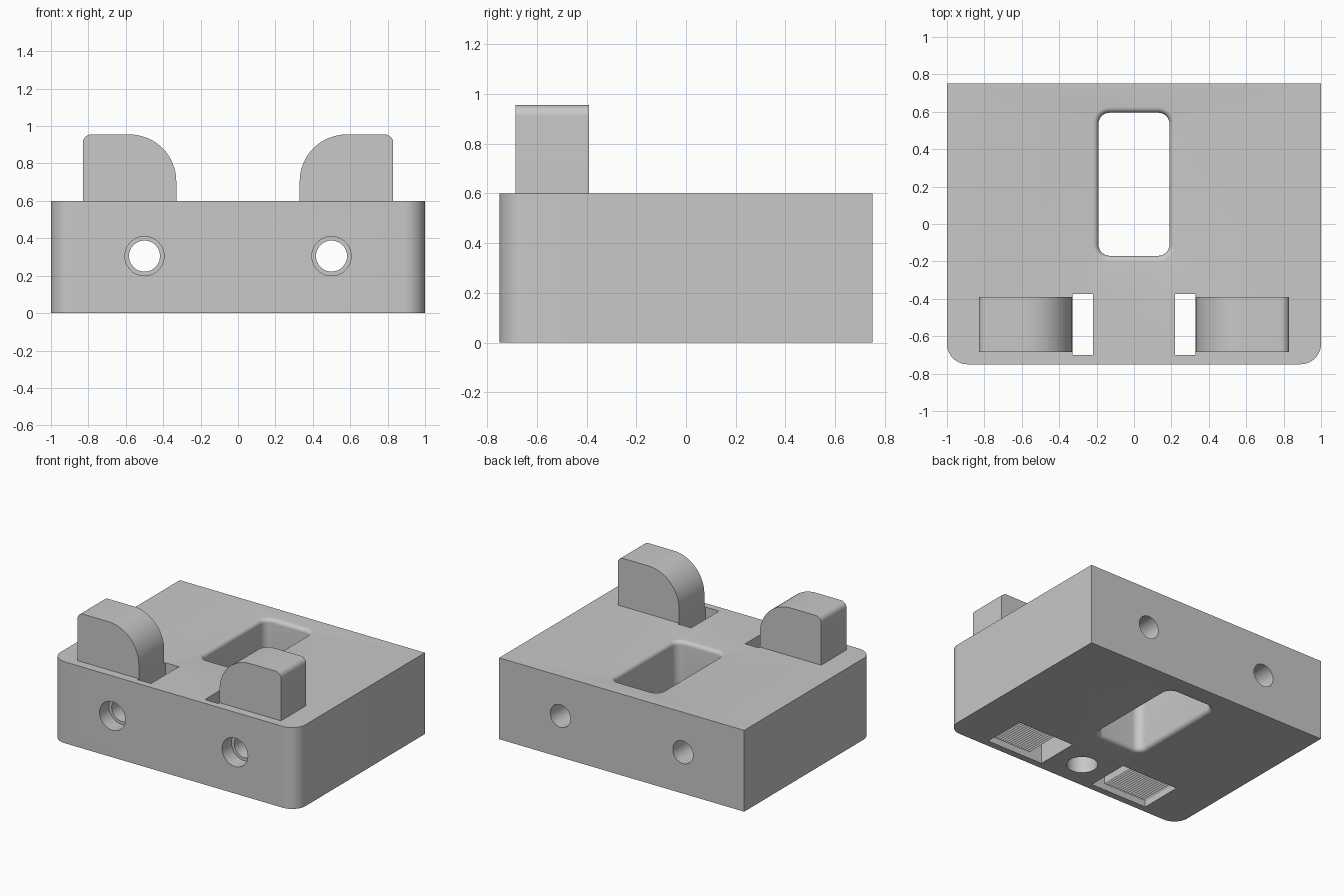
import bpy, bmesh, math
from mathutils import Matrix

cube = bpy.data.objects.get("Cube")
if cube:
    bpy.data.objects.remove(cube, do_unlink=True)

grey = bpy.data.materials.new("plain_grey")
grey.use_nodes = True
COLOUR = (0.58, 0.58, 0.58, 1)
grey.diffuse_color = COLOUR
grey.node_tree.nodes["Principled BSDF"].inputs["Base Color"].default_value = COLOUR


def loft(name, rings):
    """Closed solid through rings of equal point count."""
    bm = bmesh.new()
    loops = [[bm.verts.new(p) for p in ring] for ring in rings]
    n = len(loops[0])
    for a, b in zip(loops, loops[1:]):
        for i in range(n):
            j = (i + 1) % n
            bm.faces.new((a[i], a[j], b[j], b[i]))
    bm.faces.new(loops[0])
    bm.faces.new(loops[-1])
    bmesh.ops.recalc_face_normals(bm, faces=bm.faces)
    mesh = bpy.data.meshes.new(name)
    bm.to_mesh(mesh)
    bm.free()
    mesh.materials.append(grey)
    obj = bpy.data.objects.new(name, mesh)
    bpy.context.collection.objects.link(obj)
    return obj


def rounded(corners, steps=12):
    """Counter-clockwise right-angled outline; corners are (x, y, radius, start angle)."""
    pts = []
    for x, y, r, start in corners:
        if r == 0:
            pts.append((x, y))
            continue
        a0 = math.radians(start)
        mid = a0 + math.pi / 4
        cx = x - r * math.copysign(1, math.cos(mid))
        cy = y - r * math.copysign(1, math.sin(mid))
        for i in range(steps + 1):
            a = a0 + i / steps * math.pi / 2
            pts.append((cx + r * math.cos(a), cy + r * math.sin(a)))
    return pts


def flat(points, z):
    return [(x, y, z) for x, y in points]


def upright(points, y, side=1):
    return [(side * x, y, z) for x, z in points]


def circle(cx, cy, r, n=48):
    return [(cx + r * math.cos(math.tau * i / n), cy + r * math.sin(math.tau * i / n))
            for i in range(n)]


def cut(target, cutter):
    mod = target.modifiers.new("cut", "BOOLEAN")
    mod.operation = "DIFFERENCE"
    mod.solver = "EXACT"
    mod.object = cutter
    cutter.hide_render = True
    bpy.context.view_layer.objects.active = target
    bpy.ops.object.modifier_apply(modifier=mod.name)
    bpy.data.objects.remove(cutter, do_unlink=True)


def smooth(obj):
    bpy.ops.object.select_all(action="DESELECT")
    obj.select_set(True)
    bpy.context.view_layer.objects.active = obj
    bpy.ops.object.shade_smooth_by_angle(angle=math.radians(30))


# Main block with rounded front corners
HEIGHT = 0.6
outline = rounded([(1, 0.75, 0, 0), (-1, 0.75, 0, 0),
                   (-1, -0.75, 0.11, 180), (1, -0.75, 0.11, 270)])
block = loft("block", [flat(outline, 0), flat(outline, HEIGHT)])


# Central window, flared at both rims
def window(grow):
    x, y0, y1, r = 0.19 + grow, -0.17 - grow, 0.595 + grow, 0.06 + grow
    return rounded([(x, y1, r, 0), (-x, y1, r, 90), (-x, y0, r, 180), (x, y0, r, 270)])


FILLET = 0.03
arc = [math.pi / 2 * i / 6 for i in range(7)]
flare = [(FILLET * (1 - math.sin(a)), FILLET * (1 - math.cos(a))) for a in arc]
rings = [flat(window(FILLET), -0.05)]
rings += [flat(window(g), z) for g, z in flare]
rings += [flat(window(g), HEIGHT - z) for g, z in reversed(flare)]
rings += [flat(window(FILLET), HEIGHT + 0.05)]
cut(block, loft("window_cutter", rings))

# Blind round socket underneath
socket = circle(0, -0.54, 0.105)
cut(block, loft("socket_cutter", [flat(socket, -0.1), flat(socket, 0.3)]))

# Slot beside each jaw, with a ribbed recess underneath
TEETH = 18
slot = [(0.22, -0.1), (0.22, 0.7), (0.33, 0.7)]
pitch = (0.685 - 0.33) / TEETH
for i in range(TEETH):
    slot += [(0.33 + i * pitch, 0.045), (0.33 + (i + 0.5) * pitch, 0.06)]
slot += [(0.685, 0.045), (0.685, -0.1)]

# Jaw outline with a large inner curve and a small outer one
jaw = rounded([(0.83, 0.955, 0.045, 0), (0.33, 0.955, 0.25, 90),
               (0.33, HEIGHT, 0, 0), (0.83, HEIGHT, 0, 0)], 16)

for side, label in ((1, "left"), (-1, "right")):
    cut(block, loft("slot_cutter", [upright(slot, y, side) for y in (-0.70, -0.375)]))
    # Stepped bolt hole from front to back
    wide, narrow = circle(0.5, 0.305, 0.105), circle(0.5, 0.305, 0.083)
    cut(block, loft("bolt_cutter", [upright(wide, -0.9, side), upright(wide, -0.64, side),
                                    upright(narrow, -0.64, side), upright(narrow, 0.9, side)]))
    smooth(loft(label + "_jaw", [upright(jaw, y, side) for y in (-0.685, -0.39)]))

smooth(block)
